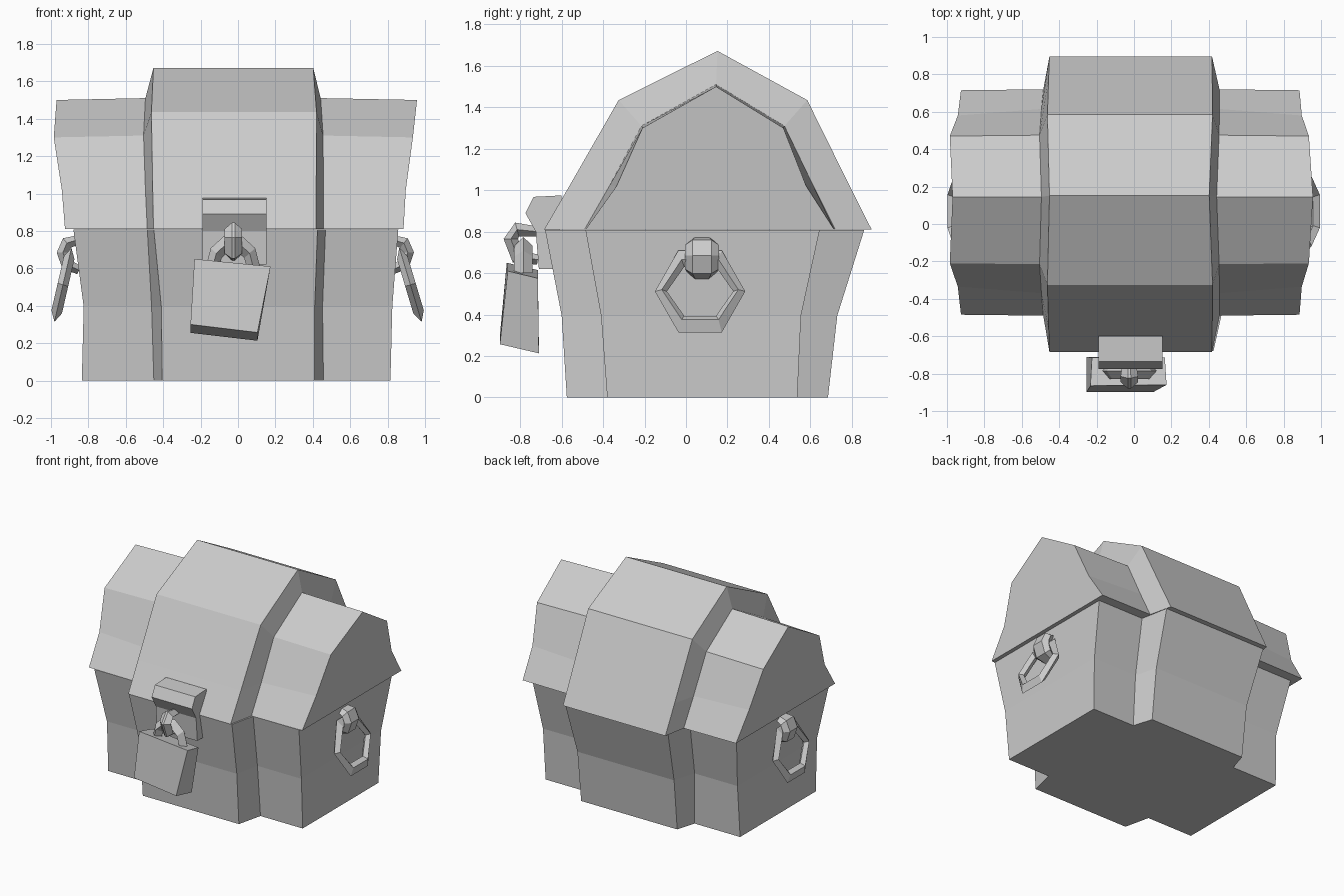
import bpy, bmesh
from math import cos, sin, pi
from mathutils import Vector

cube = bpy.data.objects.get("Cube")
if cube:
    bpy.data.objects.remove(cube, do_unlink=True)

grey = bpy.data.materials.new("plain_grey")
grey.use_nodes = True
grey.diffuse_color = (0.6, 0.6, 0.6, 1)
grey.node_tree.nodes["Principled BSDF"].inputs["Base Color"].default_value = (0.6, 0.6, 0.6, 1)


def loft(name, rings, closed=False):
    """Skin equal-sized rings of points; cap the ends unless closed."""
    bm = bmesh.new()
    loops = [[bm.verts.new(p) for p in ring] for ring in rings]
    n = len(loops[0])
    pairs = list(zip(loops, loops[1:]))
    if closed:
        pairs.append((loops[-1], loops[0]))
    else:
        bm.faces.new(loops[0])
        bm.faces.new(loops[-1])
    for a, b in pairs:
        for i in range(n):
            j = (i + 1) % n
            bm.faces.new((a[i], a[j], b[j], b[i]))
    bmesh.ops.recalc_face_normals(bm, faces=bm.faces)
    mesh = bpy.data.meshes.new(name)
    bm.to_mesh(mesh)
    bm.free()
    mesh.materials.append(grey)
    obj = bpy.data.objects.new(name, mesh)
    bpy.context.collection.objects.link(obj)
    return obj


# Chest body: cross-shaped rings, flaring towards the rim
def cross_ring(z, xs, ys):
    wl, il, ol, o_r, ir, wr = xs
    bf, wf, wb, bb = ys
    return [(x, y, z) for x, y in (
        (wl, wf), (il, wf), (ol, bf), (o_r, bf), (ir, wf), (wr, wf),
        (wr, wb), (ir, wb), (o_r, bb), (ol, bb), (il, wb), (wl, wb))]


loft("chest_body", [
    cross_ring(0, (-.835, -.45, -.405, .41, .457, .815), (-.575, -.38, .537, .685)),
    cross_ring(.395, (-.825, -.462, -.41, .41, .452, .825), (-.60, -.41, .555, .73)),
    cross_ring(.808, (-.88, -.485, -.45, .425, .468, .857), (-.68, -.485, .645, .86)),
])


# Lid: arched sections along x, raised band in the middle
def arch(xs, ys, zs):
    order = (0, 1, 2, 3, 2, 1, 0)
    return [(xs[k], y, zs[k]) for k, y in zip(order, ys)]


wing_z = (.81, 1.02, 1.30, 1.50)
band_z = (.81, 1.02, 1.435, 1.672)
end_y = (-.485, -.335, -.21, .145, .47, .58, .715)
root_y = (-.49, -.37, -.215, .145, .475, .615, .72)
band_y = (-.685, -.563, -.325, .152, .585, .79, .896)
root_z = (.81, 1.02, 1.31, 1.51)
loft("chest_lid", [
    arch((-.925, -.942, -.985, -.97), end_y, wing_z),
    arch((-.485, -.495, -.505, -.495), root_y, root_z),
    arch((-.452, -.456, -.463, -.452), band_y, band_z),
    arch((.417, .418, .42, .402), band_y, band_z),
    arch((.457, .457, .455, .442), root_y, root_z),
    arch((.885, .897, .935, .957), end_y, wing_z),
])

# Clasp plate hanging over the rim
clasp = [(-.60, .975), (-.735, .968), (-.775, .89), (-.725, .80), (-.71, .62), (-.62, .62)]
loft("clasp_plate", [[(x, y, z) for y, z in clasp] for x in (-.19, .152)])

# Padlock body, hanging slightly askew
loft("padlock_body", [
    [(-.233, -.865, .65), (.174, -.86, .61), (.165, -.715, .575), (-.225, -.715, .615)],
    [(-.254, -.898, .30), (.104, -.898, .257), (.104, -.71, .213), (-.254, -.71, .255)],
])

# Padlock shackle: half ring with a diamond section
shackle = []
for a in [pi * i / 5 for i in range(6)]:
    c, s = cos(a), sin(a)
    shackle.append([(-.027 + r * c, -.785 + dy, .60 + r * 1.25 * s)
                    for r, dy in ((.147, 0), (.11, -.045), (.075, 0), (.11, .045))])
loft("padlock_shackle", shackle)


def staple(name, origin, out, path, half_width, half_thick, flat):
    """Bar bent along a path of (outward, height) with a hexagonal section."""
    out, up = Vector(out), Vector((0, 0, 1))
    side = up.cross(out)
    pts = [Vector(origin) + out * o + up * h for o, h in path]
    rings = []
    for i, p in enumerate(pts):
        t = (pts[min(i + 1, len(pts) - 1)] - pts[max(i - 1, 0)]).normalized()
        n = side.cross(t)
        size = .7 if i in (0, len(pts) - 1) else 1
        w, f, k = half_width * size, flat * size, half_thick * size
        rings.append([p + side * a + n * b for a, b in (
            (w, 0), (f, k), (-f, k), (-w, 0), (-f, -k), (f, -k))])
    loft(name, rings)


staple("clasp_staple", (-.025, -.715, 0), (0, -1, 0),
       [(0, .80), (.10, .81), (.13, .765), (.10, .68), (0, .665)], .047, .035, .008)


# Side handles: a bracket and a tilted six-sided ring on each end
def handle(name, side, top_x, low_x):
    staple(name + "_bracket", (side * (top_x - .02), .077, 0), (side, 0, 0),
           [(-.02, .755), (.045, .735), (.066, .685), (.045, .62), (-.02, .59)],
           .083, .033, .045)
    hexagon = ((-1, 0), (-.48, 1), (.48, 1), (1, 0), (.48, -1), (-.48, -1))
    tilt = (top_x - low_x) / .40
    rings = []
    for u, v in hexagon:
        ring = []
        for ry, rz, dx in ((.218, .198, 0), (.185, .145, .028), (.16, .118, 0), (.185, .145, -.028)):
            x = (top_x + low_x) / 2 + tilt * v * rz + dx
            ring.append((side * x, .068 + u * ry, .512 + v * rz + dx * .3))
        rings.append(ring)
    loft(name + "_ring", rings, closed=True)


handle("left_handle", 1, .862, .982)
handle("right_handle", -1, .89, .982)
